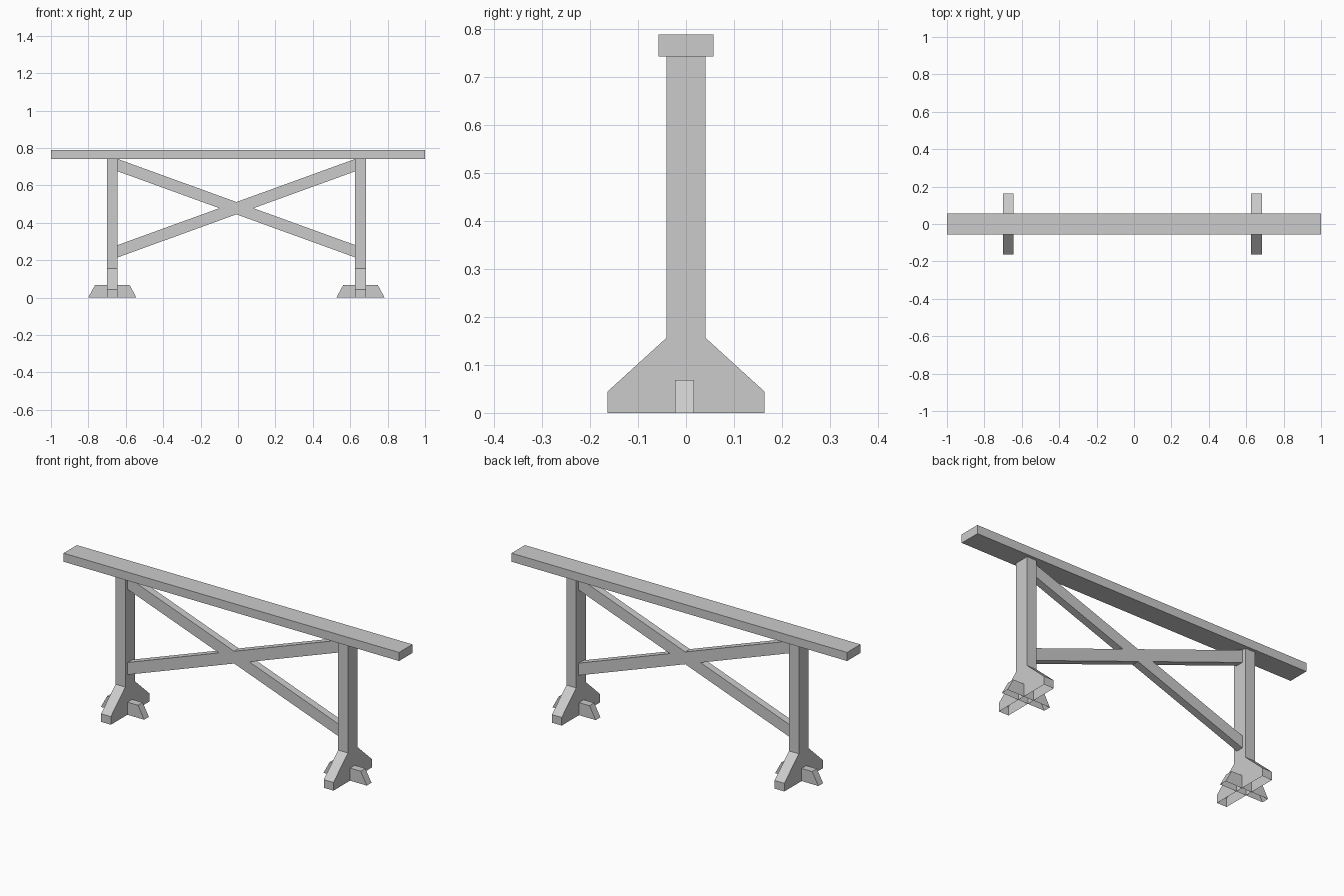
import bpy, bmesh

if "Cube" in bpy.data.objects:
    bpy.data.objects.remove(bpy.data.objects["Cube"])


def prism(name, profile, axis, lo, hi, open_base=False):
    """Extrude a 2D profile along x (profile = y,z) or y (profile = x,z)."""
    bm = bmesh.new()

    def ring(d):
        return [bm.verts.new((d, u, z) if axis == 'x' else (u, d, z)) for u, z in profile]

    a, b = ring(lo), ring(hi)
    bm.faces.new(a)
    bm.faces.new(b[::-1])
    n = len(profile)
    for i in range(n):
        j = (i + 1) % n
        if open_base and profile[i][1] == 0 and profile[j][1] == 0:
            continue  # underside rests on the floor and is left open
        bm.faces.new((a[i], b[i], b[j], a[j]))
    bmesh.ops.recalc_face_normals(bm, faces=bm.faces)
    me = bpy.data.meshes.new(name)
    bm.to_mesh(me)
    bm.free()
    ob = bpy.data.objects.new(name, me)
    bpy.context.collection.objects.link(ob)
    return ob


BEAM_Z, TOP_Z = 0.742, 0.788

# Top beam
prism("top_beam", [(-0.057, BEAM_Z), (0.057, BEAM_Z), (0.057, TOP_Z), (-0.057, TOP_Z)],
      'x', -1, 1)

# Posts with flared feet, and the short cross feet through them
half = [(0.164, 0), (0.164, 0.044), (0.041, 0.156), (0.041, BEAM_Z)]
post_profile = half + [(-y, z) for y, z in reversed(half)]
for side, cx in (("left", -0.672), ("right", 0.655)):
    prism(side + "_post", post_profile, 'x', cx - 0.029, cx + 0.029, True)
    prism(side + "_cross_foot",
          [(cx - 0.129, 0), (cx + 0.129, 0), (cx + 0.092, 0.068), (cx - 0.092, 0.068)],
          'y', -0.023, 0.017, True)

# Crossed diagonal braces between the posts
x0, x1 = -0.643, 0.626
for name, a, b in (("falling_brace", x0, x1), ("rising_brace", x1, x0)):
    prism(name, [(a, 0.675), (b, 0.215), (b, 0.281), (a, 0.741)], 'y', -0.021, 0.019)
